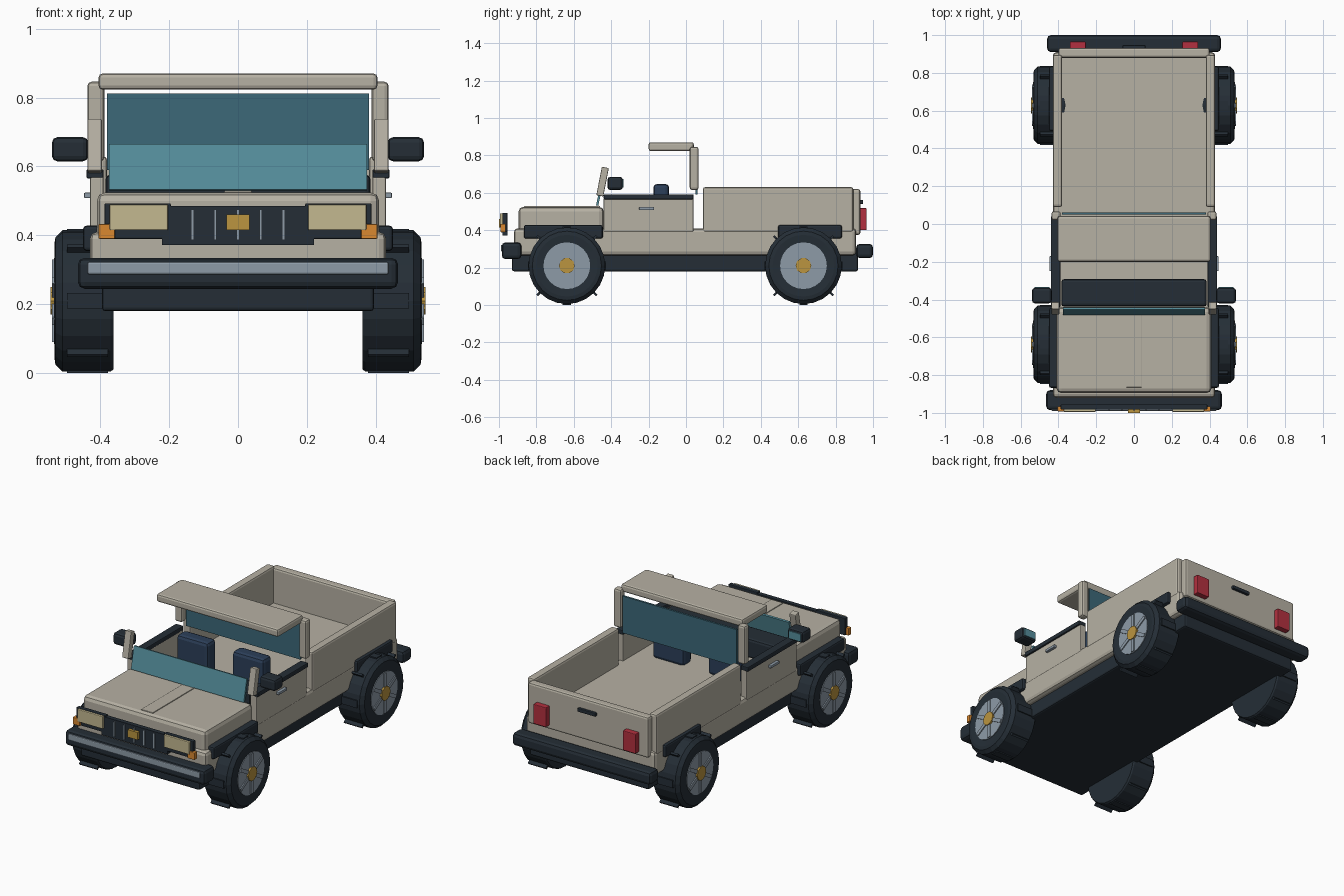
import bpy, bmesh
from math import pi, sin, cos, radians
from mathutils import Matrix, Vector

if "Cube" in bpy.data.objects:
    bpy.data.objects.remove(bpy.data.objects["Cube"])

COLORS = {
    "beige": (0.47, 0.44, 0.37), "black": (0.018, 0.027, 0.037), "glass": (0.09, 0.27, 0.33),
    "dark_glass": (0.045, 0.14, 0.19), "navy": (0.025, 0.05, 0.1), "steel": (0.27, 0.33, 0.39),
    "gold": (0.5, 0.3, 0.05), "cream": (0.55, 0.48, 0.28), "orange": (0.7, 0.25, 0.03),
    "red": (0.45, 0.03, 0.05),
}
MATS = {}
for key, c in COLORS.items():
    MATS[key] = bpy.data.materials.new(key)
    MATS[key].diffuse_color = (*c, 1)


def finish(name, bm, color, bevel=0.0):
    bmesh.ops.recalc_face_normals(bm, faces=bm.faces)
    me = bpy.data.meshes.new(name)
    bm.to_mesh(me)
    bm.free()
    ob = bpy.data.objects.new(name, me)
    bpy.context.collection.objects.link(ob)
    me.materials.append(MATS[color])
    if bevel:
        mod = ob.modifiers.new("bevel", "BEVEL")
        mod.width, mod.segments = bevel, 2
    return ob


def box(name, x, y, z, color, bevel=0.0, tilt=0.0):
    """Box from (min, max) ranges, optionally tilted about x."""
    bm = bmesh.new()
    size = Vector((x[1] - x[0], y[1] - y[0], z[1] - z[0]))
    mid = Vector((x[0] + x[1], y[0] + y[1], z[0] + z[1])) / 2
    m = Matrix.Translation(mid) @ Matrix.Rotation(tilt, 4, "X") @ Matrix.Diagonal((*size, 1))
    bmesh.ops.create_cube(bm, size=1, matrix=m)
    return finish(name, bm, color, bevel)


def pair(name, x, *args, **kw):
    """The same box on the left and right side."""
    box("right_" + name, x, *args, **kw)
    box("left_" + name, (-x[1], -x[0]), *args, **kw)


def lathe(name, profile, side, y, z, n, color):
    """Closed solid of (x, radius) rings turned about the x axis."""
    bm = bmesh.new()
    rings = [[bm.verts.new((side * px, y + r * cos(2 * pi * i / n), z + r * sin(2 * pi * i / n)))
              for i in range(n)] for px, r in profile]
    for a, b in zip(rings, rings[1:]):
        for i in range(n):
            bm.faces.new((a[i], a[(i + 1) % n], b[(i + 1) % n], b[i]))
    bm.faces.new(rings[0])
    bm.faces.new(rings[-1])
    return finish(name, bm, color)


def radial_boxes(name, count, radius, size, side, x, y, z, color, sign=1):
    """Ring of boxes around the wheel axis; size is (x, tangential, radial)."""
    bm = bmesh.new()
    for i in range(count):
        a = 2 * pi * i / count
        m = (Matrix.Translation((side * x, y + radius * sin(a), z + radius * cos(a)))
             @ Matrix.Rotation(-sign * a, 4, "X") @ Matrix.Diagonal((*size, 1)))
        bmesh.ops.create_cube(bm, size=1, matrix=m)
    return finish(name, bm, color)


# Chassis and lower body
box("chassis", (-0.395, 0.395), (-0.93, 0.92), (0.18, 0.28), "black", 0.01)
box("lower_body", (-0.43, 0.43), (-0.92, 0.91), (0.265, 0.41), "beige", 0.02)

# Hood
box("hood", (-0.41, 0.41), (-0.895, -0.44), (0.38, 0.525), "beige", 0.025)
box("hood_ridge", (-0.04, 0.04), (-0.865, -0.46), (0.515, 0.53), "beige", 0.003)

# Doors, trim, handles, dashboard
pair("door", (0.39, 0.43), (-0.44, 0.04), (0.39, 0.57), "beige", 0.005)
pair("door_trim", (0.39, 0.44), (-0.44, 0.04), (0.565, 0.592), "black", 0.005)
pair("door_handle", (0.425, 0.447), (-0.25, -0.17), (0.508, 0.524), "steel", 0.003)
box("dashboard", (-0.385, 0.385), (-0.437, -0.292), (0.46, 0.577), "black", 0.015)

# Seats
pair("seat", (0.08, 0.29), (-0.175, -0.09), (0.405, 0.647), "navy", 0.02)

# Windscreen with slanted posts
box("windscreen", (-0.375, 0.375), (-0.467, -0.455), (0.53, 0.665), "glass", tilt=radians(-12))
pair("windscreen_post", (0.395, 0.437), (-0.465, -0.427), (0.582, 0.737), "beige", 0.005, tilt=radians(-11))

# Roof, rear posts, rear window
box("roof", (-0.405, 0.405), (-0.2, 0.042), (0.823, 0.87), "beige", 0.012)
pair("rear_post", (0.388, 0.437), (0.02, 0.067), (0.615, 0.846), "beige", 0.012)
box("rear_window", (-0.38, 0.38), (0.05, 0.062), (0.59, 0.812), "dark_glass")

# Cargo bed
pair("bed_side", (0.38, 0.43), (0.09, 0.895), (0.385, 0.63), "beige", 0.012)
box("tailgate", (-0.4, 0.4), (0.88, 0.932), (0.375, 0.62), "beige", 0.012)
box("tailgate_handle", (-0.06, 0.06), (0.925, 0.947), (0.54, 0.562), "black", 0.004)
pair("tail_light", (0.255, 0.34), (0.925, 0.965), (0.4, 0.518), "red", 0.004)

# Bumpers
box("front_bumper", (-0.465, 0.465), (-0.985, -0.88), (0.245, 0.335), "black", 0.02)
box("bumper_strip", (-0.437, 0.437), (-0.99, -0.97), (0.287, 0.322), "steel", 0.005)
box("rear_bumper", (-0.46, 0.46), (0.91, 1.0), (0.25, 0.327), "black", 0.02)

# Grille, slats, badge plate and front lights
box("grille", (-0.22, 0.22), (-0.982, -0.955), (0.372, 0.485), "black")
for i in range(-2, 3):
    box("grille_slat", (i * 0.066 - 0.004, i * 0.066 + 0.004), (-0.988, -0.975), (0.387, 0.475), "steel")
box("badge_plate", (-0.033, 0.033), (-1.0, -0.975), (0.415, 0.46), "gold")
pair("headlight_bezel", (0.195, 0.388), (-0.982, -0.955), (0.39, 0.493), "black", 0.004)
pair("headlight", (0.203, 0.373), (-0.995, -0.975), (0.415, 0.49), "cream", 0.004)
pair("indicator", (0.357, 0.405), (-0.992, -0.965), (0.39, 0.433), "orange", 0.003)

# Mirrors
pair("mirror", (0.435, 0.54), (-0.42, -0.338), (0.615, 0.685), "black", 0.015)
pair("mirror_glass", (0.448, 0.527), (-0.345, -0.334), (0.627, 0.673), "glass")

# Fenders
pair("front_fender", (0.38, 0.45), (-0.867, -0.445), (0.355, 0.428), "black", 0.01)
pair("rear_fender", (0.38, 0.45), (0.493, 0.833), (0.355, 0.428), "black", 0.01)

# Wheels
Z, R = 0.21, 0.205
for end, y in (("front", -0.637), ("rear", 0.628)):
    for side_name, s in (("right", 1), ("left", -1)):
        tag = f"{end}_{side_name}_"
        lathe(tag + "tyre", [(0.362, R - 0.005), (0.37, R), (0.51, R), (0.53, 0.185), (0.533, 0.165),
                             (0.53, 0.128)], s, y, Z, 24, "black")
        lathe(tag + "rim", [(0.5, 0.125), (0.534, 0.125)], s, y, Z, 24, "steel")
        lathe(tag + "hub", [(0.5, 0.042), (0.545, 0.042)], s, y, Z, 10, "gold")
        radial_boxes(tag + "spokes", 6, 0.075, (0.02, 0.022, 0.09), s, 0.53, y, Z, "steel")
        # Tread blocks turn against the tyre, so the diagonal ones stand out as fins
        radial_boxes(tag + "tread", 8, 0.203, (0.12, 0.045, 0.012), s, 0.437, y, Z, "black", -1)

for m in bpy.data.materials:
    if m.users and not m.is_grease_pencil:
        m.use_nodes = True
        m.node_tree.nodes["Principled BSDF"].inputs["Base Color"].default_value = m.diffuse_color
